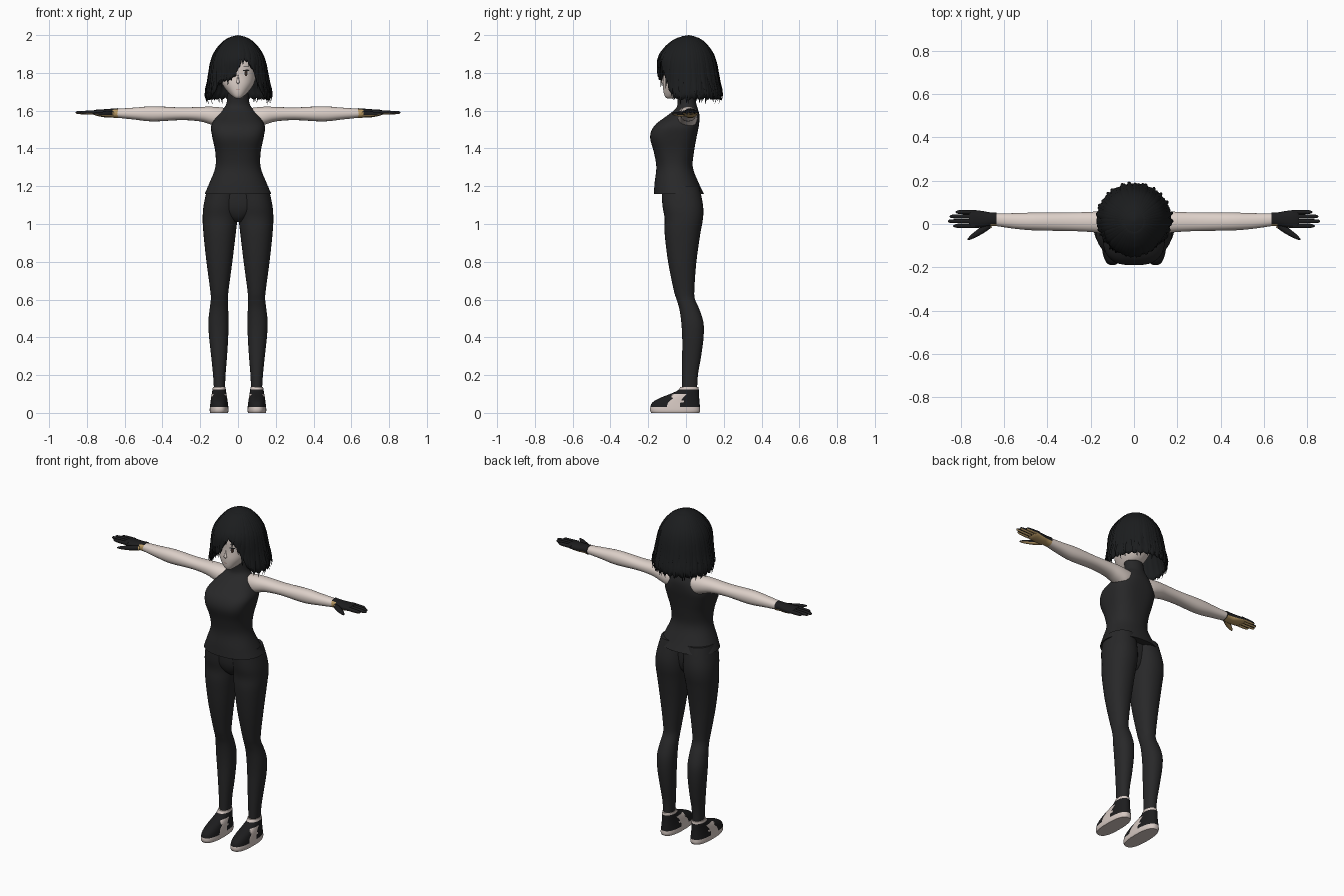
import bpy, bmesh, math, random
from mathutils import Matrix, Vector

random.seed(4)
cube = bpy.data.objects.get("Cube")
if cube:
    bpy.data.objects.remove(cube, do_unlink=True)


def material(name, r, g, b):
    m = bpy.data.materials.new(name)
    m.use_nodes = True
    m.diffuse_color = (r, g, b, 1)
    bsdf = next(n for n in m.node_tree.nodes if n.type == 'BSDF_PRINCIPLED')
    bsdf.inputs["Base Color"].default_value = (r, g, b, 1)
    bsdf.inputs["Roughness"].default_value = 0.8
    return m


SKIN = material("skin", .72, .63, .58)
CLOTH = material("charcoal cloth", .021, .021, .022)
HAIR = material("black hair", .011, .012, .013)
GLOVE = material("black glove", .012, .012, .013)
TAN = material("tan leather", .50, .33, .13)
PALE = material("pale sole", .66, .57, .53)
WHITE = material("eye white", .8, .78, .76)
BROWN = material("dark brown", .045, .028, .022)
LIP = material("lip", .48, .26, .23)


def finish(name, bm, mats, mirror=False, rule=None):
    """Turn a bmesh into an object; rule(centre, normal) picks the slot."""
    bmesh.ops.recalc_face_normals(bm, faces=bm.faces)
    bm.normal_update()
    for f in bm.faces:
        f.smooth = True
        if rule:
            f.material_index = rule(f.calc_center_median(), f.normal)
    mesh = bpy.data.meshes.new(name)
    bm.to_mesh(mesh)
    bm.free()
    ob = bpy.data.objects.new(name, mesh)
    bpy.context.scene.collection.objects.link(ob)
    for m in mats:
        mesh.materials.append(m)
    if mirror:
        ob.modifiers.new("mirror", 'MIRROR').use_mirror_merge = False
    return ob


def smooth_rows(rows, sub):
    """Catmull-Rom interpolation through rows of numbers."""
    out = []
    for i in range(len(rows) - 1):
        a, b, c, d = (rows[max(0, min(len(rows) - 1, i + k))] for k in (-1, 0, 1, 2))
        for s in range(sub):
            t = s / sub
            out.append([q + t * (r - p) / 2 + t * t * (p - 2.5 * q + 2 * r - s2 / 2)
                        + t ** 3 * (1.5 * (q - r) + (s2 - p) / 2)
                        for p, q, r, s2 in zip(a, b, c, d)])
    return out + [list(rows[-1])]


def bridge(bm, rings):
    n = len(rings[0])
    for lo, hi in zip(rings, rings[1:]):
        for i in range(n):
            j = (i + 1) % n
            bm.faces.new((lo[i], lo[j], hi[j], hi[i]))
    bm.faces.new(rings[0])
    bm.faces.new(rings[-1])


def loft(name, rows, mats, axis='z', n=32, sub=4, mirror=False, rule=None,
         power=2.2, matrix=None):
    """Rows: position, first extent pair, second extent pair, optional power."""
    rows = [tuple(r) if len(r) > 5 else (*r, power) for r in rows]
    bm = bmesh.new()
    rings = []
    for t, a0, a1, b0, b1, p in smooth_rows(rows, sub):
        ring = []
        for i in range(n):
            ang = 2 * math.pi * i / n
            c, s = math.cos(ang), math.sin(ang)
            a = (a0 + a1) / 2 + (a1 - a0) / 2 * math.copysign(abs(c) ** (2 / p), c)
            b = (b0 + b1) / 2 + (b1 - b0) / 2 * math.copysign(abs(s) ** (2 / p), s)
            ring.append(bm.verts.new((a, b, t) if axis == 'z' else (t, a, b)))
        rings.append(ring)
    bridge(bm, rings)
    if matrix:
        bm.transform(matrix)
    return finish(name, bm, mats, mirror, rule)


def centred(rows):
    return [(z, -w, w, *rest) for z, w, *rest in rows]


# Sleeveless high-neck top
loft("top", centred([
    (1.16, .176, -.17, .095, 2.2), (1.22, .15, -.166, .066, 2.2),
    (1.3, .12, -.157, .036, 2.2), (1.38, .12, -.17, .042, 2.5),
    (1.46, .136, -.19, .056, 2.9), (1.52, .142, -.168, .068, 2.8),
    (1.57, .112, -.105, .072, 2.4), (1.605, .083, -.06, .064, 2.2),
    (1.635, .062, -.045, .055, 2), (1.69, .056, -.05, .045, 2)]), [CLOTH], n=48)

# Trousers
loft("trouser_legs", [
    (1.2, 0, .16, -.13, .07), (1.1, 0, .182, -.125, .09), (1.03, .003, .187, -.113, .09),
    (.95, .012, .183, -.113, .076), (.8, .03, .167, -.095, .055),
    (.65, .05, .147, -.065, .044), (.6, .053, .144, -.05, .048),
    (.55, .052, .15, -.035, .07), (.48, .05, .157, -.025, .092),
    (.4, .052, .153, -.02, .093), (.3, .058, .142, -.02, .08),
    (.2, .066, .132, -.02, .063), (.1, .07, .126, -.02, .058)], [CLOTH], mirror=True)
loft("trouser_seat", centred([
    (1.21, .14, -.12, .05), (1.1, .14, -.119, .05), (1.04, .07, -.1, .04),
    (1.01, .025, -.07, .02)]), [CLOTH])


# Shoes: pale sole, side panel and collar on a dark upper
def shoe_rule(c, n):
    panel = -.08 < c.y + .4 * (.07 - c.z) < -.015 and abs(c.x - .1) > .024 and c.z < .1
    return 1 if c.z < .03 or c.z > .123 or panel else 0


loft("shoes", [
    (0, .053, .147, -.184, .07, 2.5), (.012, .05, .15, -.19, .075, 2.5),
    (.03, .051, .149, -.189, .074, 2.5), (.055, .054, .146, -.178, .072, 2.4),
    (.078, .057, .143, -.14, .07, 2.3), (.1, .061, .139, -.085, .069, 2.2),
    (.118, .064, .136, -.045, .068, 2.1), (.137, .066, .133, -.03, .066, 2)],
    [GLOVE, PALE], n=48, mirror=True, rule=shoe_rule)

# Arms
loft("arms", [
    (.05, -.03, .055, 1.53, 1.61), (.09, -.04, .06, 1.51, 1.617),
    (.14, -.043, .06, 1.525, 1.621), (.2, -.037, .056, 1.543, 1.62),
    (.3, -.032, .053, 1.55, 1.617), (.45, -.03, .053, 1.543, 1.623),
    (.55, -.022, .05, 1.553, 1.616), (.67, -.004, .048, 1.566, 1.608)],
    [SKIN], axis='x', mirror=True)


# Gloves with tan palms
def palm_rule(c, n):
    return 1 if n.z < -.3 or (c.x < .665 and n.y < -.6) else 0


glove = dict(mats=[GLOVE, TAN], axis='x', mirror=True, rule=palm_rule)
loft("glove_palms", [
    (.635, -.009, .054, 1.56, 1.613), (.665, -.01, .054, 1.563, 1.611),
    (.7, -.016, .06, 1.564, 1.608), (.745, -.019, .065, 1.572, 1.606),
    (.762, -.014, .06, 1.58, 1.602)], n=24, **glove)
for label, y, tip in (("index", -.009, .835), ("middle", .013, .86),
                      ("ring", .035, .852), ("little", .055, .825)):
    loft("glove_" + label + "_fingers", [
        (.735, y - .01, y + .01, 1.58, 1.602), (.79, y - .01, y + .01, 1.58, 1.6),
        (tip - .012, y - .008, y + .008, 1.582, 1.598),
        (tip, y - .002, y + .002, 1.588, 1.592)], n=12, sub=3, **glove)
loft("glove_thumbs", [
    (0, -.016, .016, -.014, .014), (.05, -.016, .014, -.014, .012),
    (.1, -.01, .01, -.009, .009), (.125, -.003, .003, -.003, .003)], n=14,
    matrix=Matrix.Translation((.665, -.002, 1.583)) @ Matrix.Rotation(-.6, 4, 'Z'), **glove)

# Head
head = loft("head", centred([
    (1.665, .012, -.1, -.075), (1.675, .028, -.111, -.04), (1.7, .055, -.119, .03),
    (1.74, .083, -.122, .07), (1.79, .097, -.119, .1), (1.85, .103, -.12, .11),
    (1.91, .09, -.104, .1), (1.96, .05, -.06, .06)]), [SKIN], n=48)
loft("nose", centred([(1.742, .003, -.123, -.11), (1.75, .009, -.132, -.11),
                      (1.765, .006, -.126, -.11), (1.79, .002, -.12, -.11)]), [SKIN], n=12)


def face_patch(name, mat, x, z, rx, rz, offset, mirror=True):
    """Thin painted ellipse wrapped on the head."""
    bm = bmesh.new()
    bmesh.ops.create_circle(bm, cap_ends=True, cap_tris=True, radius=1, segments=24)
    bm.transform(Matrix.Translation((x, -.13, z)) @ Matrix.Rotation(math.pi / 2, 4, 'X')
                 @ Matrix.Diagonal((rx, rz, 1, 1)))
    ob = finish(name, bm, [mat], mirror)
    wrap = ob.modifiers.new("wrap", 'SHRINKWRAP')
    wrap.target = head
    wrap.offset = offset


face_patch("eye_whites", WHITE, .05, 1.797, .021, .014, .003)
face_patch("irises", BROWN, .049, 1.798, .012, .015, .0045)
face_patch("lashes", HAIR, .051, 1.812, .024, .004, .006)
face_patch("brows", HAIR, .051, 1.836, .021, .0025, .003)
face_patch("mouth", LIP, 0, 1.713, .013, .002, .002, mirror=False)


# Bobbed hair: shell plus pointed locks following one shared surface
def lerp_table(table, v):
    for (a, p), (b, q) in zip(table, table[1:]):
        if v <= b:
            return p + (q - p) * (v - a) / (b - a)
    return table[-1][1]


RADIUS = [(1.62, .145), (1.66, .168), (1.7, .171), (1.75, .157), (1.8, .148), (1.85, .141),
          (1.9, .125), (1.94, .1), (1.97, .072), (1.985, .05), (1.994, .03), (2, 0)]
FRINGE = [(-180, 1.66), (-72, 1.655), (-60, 1.68), (-46, 1.735), (-30, 1.755), (-12, 1.765),
          (0, 1.81), (10, 1.875), (25, 1.85), (38, 1.8), (48, 1.735), (60, 1.68),
          (72, 1.655), (180, 1.66)]


def hair_point(phi, z, lift=0):
    r = lerp_table(RADIUS, z)
    front = math.cos(phi)
    r += lift - max(0, front) * max(0, r - .136)
    return Vector((r * math.sin(phi), .015 - r * front * (1.17 if front > 0 else 1.0), z))


def fringe(phi):
    return lerp_table(FRINGE, math.degrees(math.remainder(phi, 2 * math.pi)))


COLS, ROWS = 120, 18
bm = bmesh.new()
grid = []
for i in range(COLS):
    phi = 2 * math.pi * i / COLS - math.pi
    ridge = abs(math.sin(phi * 15))
    low = fringe(phi) + .012 * (1 - ridge)
    grid.append([bm.verts.new(hair_point(phi, 2 - (2 - low) * (k / ROWS) ** 1.7,
                                         .004 * ridge * k / ROWS)) for k in range(ROWS + 1)])
for i in range(COLS):
    for k in range(ROWS):
        a, b = grid[i], grid[(i + 1) % COLS]
        bm.faces.new((a[k], a[k + 1], b[k + 1], b[k]))
bmesh.ops.remove_doubles(bm, verts=bm.verts, dist=.0001)
shell = finish("hair_shell", bm, [HAIR])
solid = shell.modifiers.new("thickness", 'SOLIDIFY')
solid.thickness = .008
solid.offset = -1

bm = bmesh.new()
LOCKS, STEPS = 52, 14
for i in range(LOCKS):
    phi0 = 2 * math.pi * (i + random.uniform(-.3, .3)) / LOCKS - math.pi
    low = fringe(phi0) - random.uniform(0, .025)
    drift = random.uniform(-.06, .06)
    flick = random.uniform(.002, .014)
    rings = []
    for k in range(STEPS + 1):
        t = k / STEPS
        phi = phi0 + drift * t * t
        z = 1.988 - (1.988 - low) * t ** 1.5
        half = .0015 + .015 * min(1, t * 2.2 + .1) * min(1, (1 - t) * 3.5)
        mid = hair_point(phi, z, .001 + flick * t ** 3)
        side = Vector((math.cos(phi), math.sin(phi), 0)) * half
        out = Vector((math.sin(phi), -math.cos(phi), .1)) * half * .45
        rings.append([bm.verts.new(mid + d) for d in (side, out, -side, -out)])
    bridge(bm, rings)
finish("hair_locks", bm, [HAIR])

# Smooth shading that keeps hard rims
bpy.ops.object.select_all(action='DESELECT')
for ob in bpy.context.scene.objects:
    if ob.type == 'MESH':
        ob.select_set(True)
        bpy.context.view_layer.objects.active = ob
bpy.ops.object.shade_smooth_by_angle(angle=math.radians(50))
